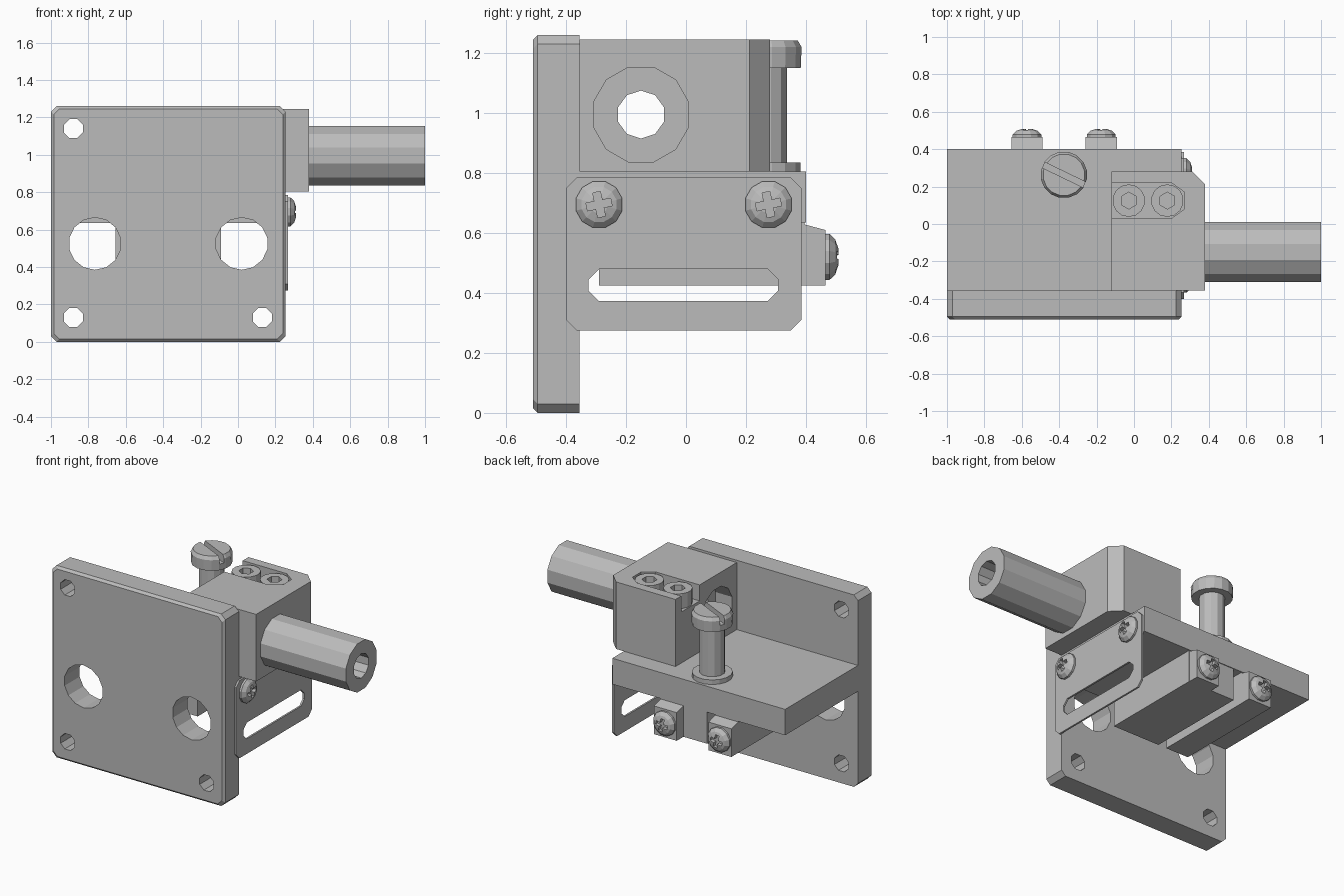
import bpy, bmesh, math

cube = bpy.data.objects.get("Cube")
if cube:
    bpy.data.objects.remove(cube, do_unlink=True)

grey = bpy.data.materials.new("machined_grey")
grey.use_nodes = True
COLOUR = (0.5, 0.5, 0.5, 1)
grey.diffuse_color = COLOUR
grey.node_tree.nodes["Principled BSDF"].inputs["Base Color"].default_value = COLOUR

# Map (u, v, along) onto world axes for each extrusion direction
AXES = {"x": lambda u, v, w: (w, u, v),
        "y": lambda u, v, w: (u, w, v),
        "z": lambda u, v, w: (u, v, w)}


def loft(name, rings, axis):
    """Closed solid through a stack of matching outlines."""
    bm = bmesh.new()
    loops = [[bm.verts.new(AXES[axis](*p)) for p in ring] for ring in rings]
    n = len(loops[0])
    for a, b in zip(loops, loops[1:]):
        for i in range(n):
            j = (i + 1) % n
            bm.faces.new((a[i], a[j], b[j], b[i]))
    bm.faces.new(loops[0])
    bm.faces.new(loops[-1])
    bmesh.ops.recalc_face_normals(bm, faces=bm.faces)
    mesh = bpy.data.meshes.new(name)
    bm.to_mesh(mesh)
    bm.free()
    mesh.materials.append(grey)
    obj = bpy.data.objects.new(name, mesh)
    bpy.context.collection.objects.link(obj)
    return obj


def prism(name, outline, lo, hi, axis):
    return loft(name, [[(u, v, w) for u, v in outline] for w in (lo, hi)], axis)


def turned(name, centre, profile, axis, sides=12):
    """Solid of revolution from (radius, position) pairs."""
    cu, cv = centre
    turns = [2 * math.pi * (i + 0.5) / sides for i in range(sides)]
    rings = [[(cu + r * math.cos(t), cv + r * math.sin(t), w) for t in turns]
             for r, w in profile]
    return loft(name, rings, axis)


def rod(name, centre, radius, lo, hi, axis, sides=12):
    return turned(name, centre, [(radius, lo), (radius, hi)], axis, sides)


def rect(u0, u1, v0, v1, c=0.0):
    """Rectangle outline with optional cut corners."""
    if not c:
        return [(u0, v0), (u1, v0), (u1, v1), (u0, v1)]
    return [(u0 + c, v0), (u1 - c, v0), (u1, v0 + c), (u1, v1 - c),
            (u1 - c, v1), (u0 + c, v1), (u0, v1 - c), (u0, v0 + c)]


def bar_outline(cu, cv, length, width, angle):
    c, s = math.cos(angle), math.sin(angle)
    return [(cu + u * c - v * s, cv + u * s + v * c)
            for u, v in rect(-length, length, -width, width)]


def cut(obj, *cutters):
    for cutter in cutters:
        mod = obj.modifiers.new("cut", "BOOLEAN")
        mod.operation = "DIFFERENCE"
        mod.solver = "EXACT"
        mod.object = cutter
        with bpy.context.temp_override(object=obj, active_object=obj):
            bpy.ops.object.modifier_apply(modifier=mod.name)
        bpy.data.objects.remove(cutter, do_unlink=True)
    return obj


def cross_screw(name, centre, base, axis):
    """Domed head with a cross recess."""
    head = turned(name, centre, [(0.08, base), (0.08, base + 0.015),
                                 (0.06, base + 0.035), (0.03, base + 0.045)], axis)
    for angle in (0.2, 0.2 + math.pi / 2):
        cut(head, prism("recess", bar_outline(*centre, 0.042, 0.013, angle),
                        base + 0.02, base + 0.1, axis))


# Front mounting plate with chamfered rim and holes
plate = loft("front_plate", [
    [(u, v, -0.51) for u, v in rect(-0.985, 0.24, 0.015, 1.245, 0.03)],
    [(u, v, -0.495) for u, v in rect(-1, 0.255, 0, 1.26, 0.03)],
    [(u, v, -0.355) for u, v in rect(-1, 0.255, 0, 1.26, 0.03)]], "y")
for x, z, r, n in ((-0.88, 1.14, 0.055, 8), (-0.88, 0.13, 0.055, 8),
                   (0.13, 0.13, 0.055, 8), (-0.765, 0.525, 0.14, 14),
                   (0.02, 0.525, 0.14, 14)):
    cut(plate, rod("hole", (x, z), r, -0.6, -0.2, "y", n))

# Shelf and the two runners beneath it
prism("shelf", rect(-1, 0.255, -0.355, 0.4), 0.635, 0.805, "z")
prism("wide_runner", rect(-0.43, -0.09, -0.29, 0.395), 0.425, 0.635, "z")
prism("narrow_runner", rect(-0.655, -0.49, -0.29, 0.395), 0.425, 0.635, "z")
for side, x in (("left", -0.175), ("right", -0.572)):
    prism(side + "_runner_end",
          [(0.39, 0.425), (0.465, 0.425), (0.465, 0.61), (0.39, 0.63)],
          x - 0.083, x + 0.083, "x")
    cross_screw(side + "_rear_screw", (x, 0.52), 0.463, "y")

# Thin slotted side plate with its screws
side_plate = prism("slotted_side_plate", rect(-0.4, 0.385, 0.275, 0.785, 0.035),
                   0.255, 0.267, "x")
cut(side_plate, prism("slot", rect(-0.325, 0.307, 0.373, 0.48, 0.035), 0.2, 0.3, "x"))
for place, y in (("front", -0.29), ("back", 0.275)):
    cross_screw(place + "_side_screw", (y, 0.695), 0.265, "x")

# Clamp block with bore and screw pocket
block = prism("clamp_block", [(-0.12, -0.355), (0.38, -0.355), (0.38, 0.212),
                              (0.312, 0.28), (-0.12, 0.28)], 0.805, 1.245, "z")
cut(block,
    rod("bore", (-0.15, 0.995), 0.163, -0.2, 0.25, "x"),
    rod("tube_passage", (-0.15, 0.995), 0.08, 0.2, 0.5, "x", 10),
    prism("pocket", [(-0.2, 0.03), (0.2, 0.03), (0.27, 0.08), (0.27, 0.17),
                     (0.2, 0.22), (-0.2, 0.22)], 1.14, 1.3, "z"))
for side, x in (("right", -0.028), ("left", 0.178)):
    cap = rod(side + "_socket_screw", (x, 0.125), 0.087, 1.13, 1.238, "z", 14)
    cut(cap, rod("hex", (x, 0.125), 0.045, 1.19, 1.3, "z", 6))

# Hollow tube
tube = rod("tube", (-0.15, 0.995), 0.165, 0.0, 1.0, "x")
cut(tube, rod("tube_bore", (-0.15, 0.995), 0.08, -0.1, 1.1, "x", 10))

# Slotted adjusting screw
centre = (-0.375, 0.263)
rod("adjuster_collar", centre, 0.122, 0.8, 0.835, "z", 16)
rod("adjuster_shaft", centre, 0.077, 0.82, 1.16, "z")
head = turned("adjuster_head", centre, [(0.122, 1.15), (0.125, 1.22), (0.112, 1.242)],
              "z", 16)
cut(head, prism("screw_slot", bar_outline(*centre, 0.2, 0.016, -0.45), 1.19, 1.3, "z"))
